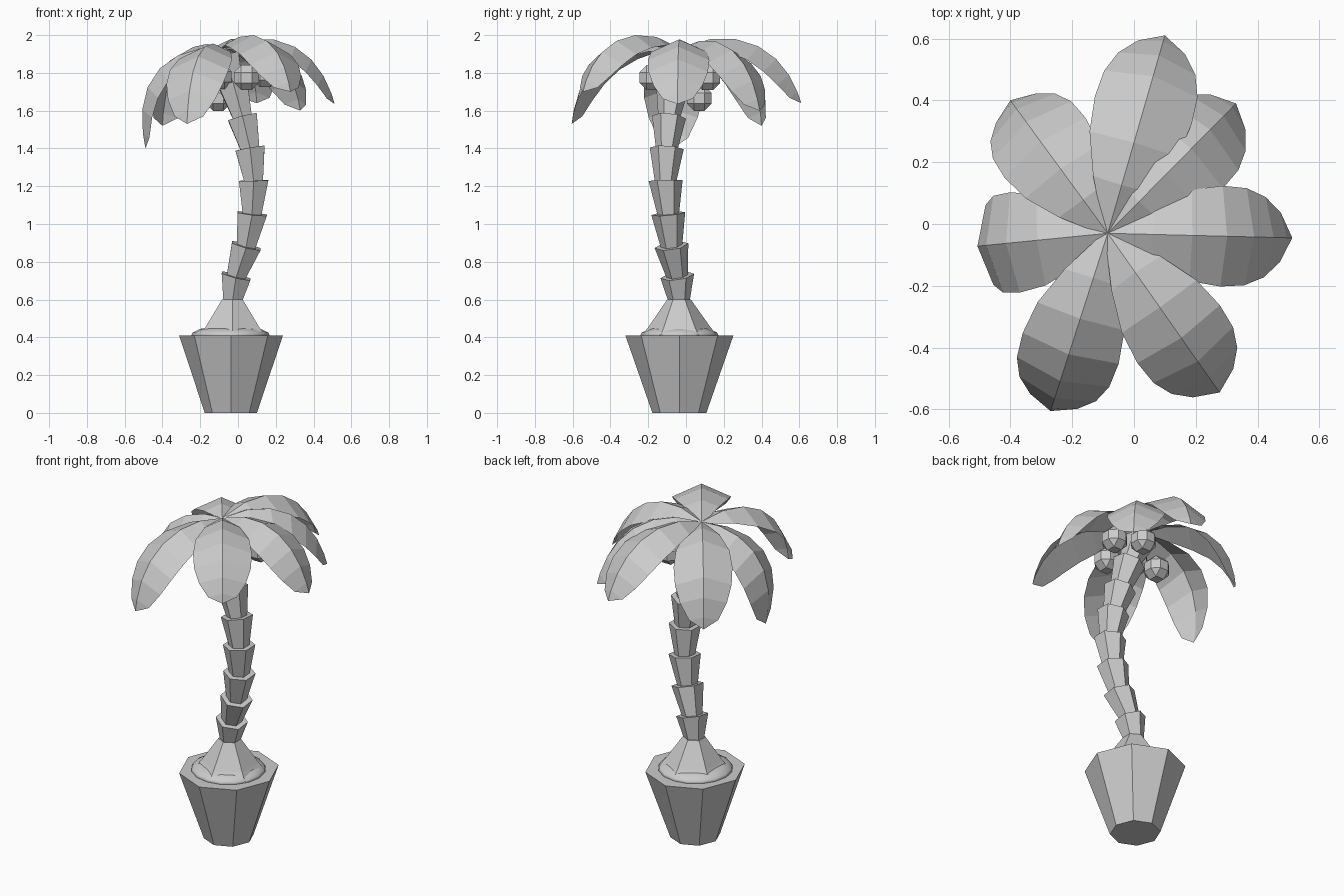
import bpy, bmesh, math
from mathutils import Vector, Matrix

cube = bpy.data.objects.get("Cube")
if cube:
    bpy.data.objects.remove(cube)

grey = bpy.data.materials.new("light_grey")
grey.use_nodes = True
colour = (0.6, 0.6, 0.6, 1)
grey.diffuse_color = colour
grey.node_tree.nodes["Principled BSDF"].inputs["Base Color"].default_value = colour
UP = Vector((0, 0, 1))


def finish(bm, name, solid=True):
    if solid:
        bmesh.ops.recalc_face_normals(bm, faces=bm.faces)
    mesh = bpy.data.meshes.new(name)
    bm.to_mesh(mesh)
    bm.free()
    mesh.materials.append(grey)
    obj = bpy.data.objects.new(name, mesh)
    bpy.context.collection.objects.link(obj)
    return obj


def ring(bm, centre, rx, ry, sides, axis=UP):
    # polygon ring with a corner on the y axis, turned to face along axis
    turn = UP.rotation_difference(axis)
    verts = []
    for i in range(sides):
        a = math.tau * i / sides + math.pi / 2
        p = Vector((rx * math.cos(a), ry * math.sin(a), 0))
        verts.append(bm.verts.new(Vector(centre) + turn @ p))
    return verts


def loft(bm, rings):
    for a, b in zip(rings, rings[1:]):
        for i in range(len(a)):
            j = (i + 1) % len(a)
            bm.faces.new((a[i], a[j], b[j], b[i]))
    bm.faces.new(rings[0][::-1])
    bm.faces.new(rings[-1])


# Pot: tapered octagon
bm = bmesh.new()
loft(bm, [ring(bm, (-0.038, -0.035, 0), 0.138, 0.143, 8),
          ring(bm, (-0.037, -0.035, 0.41), 0.275, 0.286, 8)])
finish(bm, "pot")

# Soil: shallow smooth mound
bm = bmesh.new()
loft(bm, [ring(bm, (-0.04, -0.035, z), r, r, 16)
          for r, z in ((0.21, 0.405), (0.2, 0.425), (0.16, 0.445), (0.08, 0.455))])
soil = finish(bm, "soil")
for poly in soil.data.polygons:
    poly.use_smooth = True

# Flared trunk foot
bm = bmesh.new()
loft(bm, [ring(bm, (-0.03, -0.035, 0.41), 0.2, 0.2, 6),
          ring(bm, (-0.03, -0.035, 0.46), 0.16, 0.16, 6),
          ring(bm, (-0.03, -0.037, 0.6), 0.063, 0.063, 6)])
finish(bm, "trunk_foot")

# Trunk: stacked flaring segments, each top tilted along the bend
joints = [Vector(p) for p in (
    (-0.028, -0.037, 0.6), (-0.01, -0.046, 0.725), (0.044, -0.077, 0.885),
    (0.075, -0.094, 1.055), (0.083, -0.108, 1.23), (0.064, -0.102, 1.4),
    (0.024, -0.09, 1.565), (-0.025, -0.07, 1.74), (-0.07, -0.04, 1.88))]
for i, (low, high) in enumerate(zip(joints, joints[1:])):
    after = joints[min(i + 2, len(joints) - 1)]
    low_axis = (high - joints[max(i - 1, 0)]).normalized()
    high_axis = (after - low).normalized()
    bm = bmesh.new()
    loft(bm, [ring(bm, low - low_axis * 0.01, 0.056, 0.056, 6, low_axis),
              ring(bm, high, 0.09, 0.09, 6, high_axis)])
    finish(bm, f"trunk_segment_{i + 1}")

# Fronds: folded leaf blades along drooping midribs
crown = Vector((-0.085, -0.03, 1.93))
outline = ((0, 0.012), (0.2, 0.097), (0.38, 0.148), (0.55, 0.163),
           (0.7, 0.157), (0.83, 0.13), (0.94, 0.08), (1, 0))


def bezier(points, t):
    while len(points) > 1:
        points = [a.lerp(b, t) for a, b in zip(points, points[1:])]
    return points[0]


def frond(name, tip):
    span = Vector((tip[0] - crown.x, tip[1] - crown.y, 0))
    out = span.normalized()
    side = Vector((-out.y, out.x, 0))
    droop = 1.64 - tip[2]
    base = Vector((crown.x, crown.y, 0))
    path = [base + span * r + UP * z for r, z in (
        (0, crown.z), (0.4, 2.05 - 0.4 * droop),
        (0.85 + 7 * droop ** 2, 1.975 - 0.45 * droop), (1, tip[2]))]
    bm = bmesh.new()
    rows = []
    for t, width in outline:
        p = bezier(path, t)
        ahead = bezier(path, t + 0.01) - bezier(path, t - 0.01)
        normal = ahead.cross(side).normalized()
        fold = (normal + UP).normalized() * width * -0.45
        if width:
            points = (p + side * width + fold, p, p - side * width + fold)
            rows.append([bm.verts.new(q) for q in points])
        else:
            rows.append([bm.verts.new(p)] * 3)
    for a, b in zip(rows, rows[1:]):
        for k in range(2):
            corners = dict.fromkeys((a[k], a[k + 1], b[k + 1], b[k]))
            bm.faces.new(list(corners)[::-1])
    bm.normal_update()
    if sum(f.normal.z for f in bm.faces) < 0:
        bmesh.ops.reverse_faces(bm, faces=bm.faces)
    finish(bm, name, solid=False)


tips = ((0.10, 0.61, 1.64), (0.33, 0.39, 1.6), (-0.40, 0.40, 1.52),
        (-0.49, -0.07, 1.4), (-0.27, -0.605, 1.53), (0.277, -0.545, 1.7),
        (0.512, -0.045, 1.635))
for i, tip in enumerate(tips):
    frond(f"frond_{i + 1}", tip)

# Coconuts: bevelled cubes in a loose circle under the crown
nuts = ((0.045, -0.18, 1.775), (0.145, 0.005, 1.79), (0.03, 0.115, 1.775),
        (-0.105, 0.07, 1.665), (-0.1, -0.11, 1.78))
for i, place in enumerate(nuts):
    bm = bmesh.new()
    bmesh.ops.create_cube(bm, size=0.132, matrix=Matrix.Translation(place))
    bmesh.ops.bevel(bm, geom=bm.edges[:], offset=0.038, segments=1,
                    affect='EDGES', profile=0.5)
    finish(bm, f"coconut_{i + 1}")
